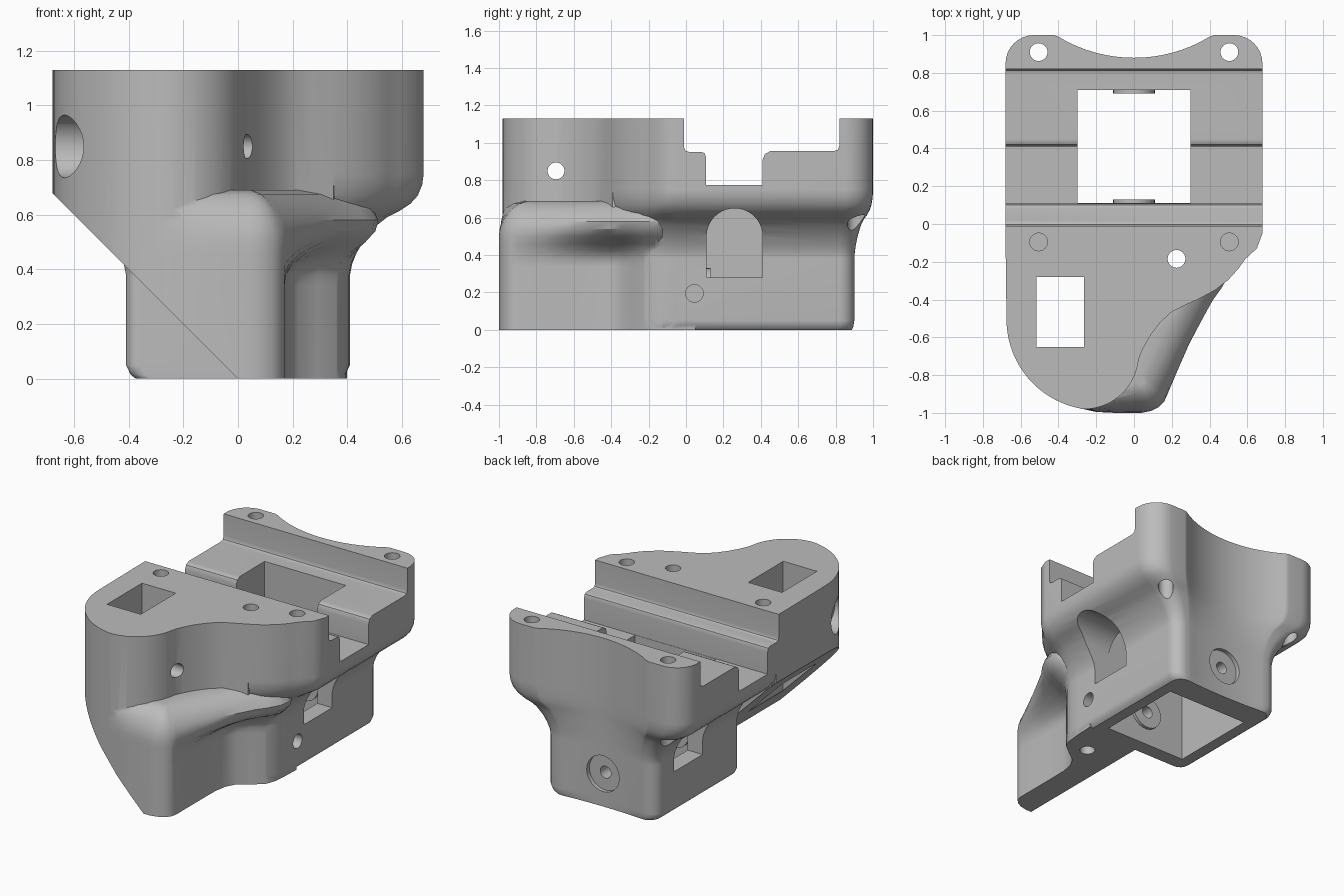
import bpy, bmesh
from math import cos, sin, sqrt, radians

if "Cube" in bpy.data.objects:
    bpy.data.objects.remove(bpy.data.objects["Cube"], do_unlink=True)

grey = bpy.data.materials.new("grey")
grey.use_nodes = True
grey.diffuse_color = (0.5, 0.5, 0.5, 1)
grey.node_tree.nodes["Principled BSDF"].inputs["Base Color"].default_value = grey.diffuse_color


def loft(name, rings):
    """Skin a stack of closed rings that share one vertex count."""
    bm = bmesh.new()
    rows = [[bm.verts.new(p) for p in ring] for ring in rings]
    n = len(rows[0])
    for a, b in zip(rows, rows[1:]):
        for i in range(n):
            j = (i + 1) % n
            bm.faces.new((a[i], a[j], b[j], b[i]))
    bm.faces.new(rows[0][::-1])
    bm.faces.new(rows[-1])
    bmesh.ops.recalc_face_normals(bm, faces=bm.faces)
    mesh = bpy.data.meshes.new(name)
    bm.to_mesh(mesh)
    bm.free()
    mesh.materials.append(grey)
    obj = bpy.data.objects.new(name, mesh)
    bpy.context.collection.objects.link(obj)
    return obj


def prism(name, pts, axis, lo, hi):
    """Extrude a 2D outline along an axis."""
    place = {"x": lambda p, h: (h, p[0], p[1]),
             "y": lambda p, h: (p[0], h, p[1]),
             "z": lambda p, h: (p[0], p[1], h)}[axis]
    return loft(name, [[place(p, h) for p in pts] for h in (lo, hi)])


def arc(cx, cy, r, a0, a1, n):
    return [(cx + r * cos(radians(a0 + (a1 - a0) * i / n)),
             cy + r * sin(radians(a0 + (a1 - a0) * i / n))) for i in range(n + 1)]


def drill(axis, u, v, r, lo, hi):
    return prism("drill", arc(u, v, r, 0, 348.75, 31), axis, lo, hi)


def rect(u0, u1, v0, v1):
    return [(u0, v0), (u1, v0), (u1, v1), (u0, v1)]


def combine(target, tool, op):
    """Apply a boolean and discard the tool."""
    mod = target.modifiers.new("boolean", "BOOLEAN")
    mod.operation, mod.object, mod.solver = op, tool, "EXACT"
    bpy.context.view_layer.objects.active = target
    bpy.ops.object.modifier_apply(modifier=mod.name)
    bpy.data.objects.remove(tool, do_unlink=True)


def mix(a, b, t):
    return (a[0] + (b[0] - a[0]) * t, a[1] + (b[1] - a[1]) * t)


# Trunk: narrow rounded foot flaring into a wide flange
def back_outline(corner_x, corner_y, r, mid_y, span):
    """Two rounded corners with a shallow hollow between them."""
    corner = arc(corner_x, corner_y, r, 0, 90, 8)
    rise = corner_y + r - mid_y
    hollow = [(span * k / 8, mid_y + rise * 6 * (1 - sqrt(1 - (k / 15) ** 2)))
              for k in range(-7, 8)]
    lip = [(span, mid_y + rise * 0.93), (span * 1.06, mid_y + rise)]
    right = corner + lip[::-1]
    return right + hollow[::-1] + [(-x, y) for x, y in reversed(right)]


foot = back_outline(0.33, 0.82, 0.08, 0.876, 0.29)
foot += arc(-0.36, 0.06, 0.05, 180, 270, 4)
foot += [(0.0, 0.01), (0.02, -0.1), (0.17, -0.2), (0.22, -0.31), (0.27, -0.285), (0.31, -0.26),
         (0.36, -0.225), (0.39, -0.18), (0.407, -0.12), (0.41, -0.05)]
flange = back_outline(0.53, 0.85, 0.15, 0.88, 0.4)
flange += arc(-0.67, 0.01, 0.01, 180, 270, 4)
flange += [(0.0, 0.0), (0.02, -0.1), (0.25, -0.3), (0.35, -0.393), (0.43, -0.35), (0.5, -0.295),
           (0.55, -0.24), (0.59, -0.185), (0.65, -0.13), (0.68, -0.05)]
flare = [(0, -0.13), (0.015, -0.06), (0.05, 0), (0.38, 0), (0.42, 0.03), (0.46, 0.09),
         (0.51, 0.2), (0.56, 0.36), (0.59, 0.5), (0.615, 0.68), (0.64, 0.82),
         (0.67, 0.92), (0.71, 0.98), (0.75, 1), (1.13, 1)]
body = loft("bracket_body", [[(*mix(a, b, t), z) for a, b in zip(foot, flange)]
                             for z, t in flare])

# Front wedge: upright fin swelling into a rounded shoulder
left_side = [(-0.67, 0.05), (-0.675, -0.25)] + arc(-0.195, -0.505, 0.48, 180, 260, 14)
nose = [(-0.2, -0.995), (-0.1, -1), (0.04, -1), (0.09, -0.99), (0.13, -0.97), (0.16, -0.94)]
fin = [(0.17, -0.9), (0.17, -0.75), (0.17, -0.6), (0.172, -0.48), (0.185, -0.4), (0.22, -0.335),
       (0.29, -0.285), (0.36, -0.23), (0.385, -0.17), (0.395, -0.08), (0.40, 0.05)]
shoulder = [(0.18, -0.9), (0.25, -0.76), (0.31, -0.64), (0.37, -0.53), (0.43, -0.42),
            (0.48, -0.35), (0.52, -0.28), (0.53, -0.22), (0.52, -0.16), (0.45, -0.06), (0.40, 0.05)]
swell = [(0, 0, 0), (0.34, 0, 0), (0.38, 0.08, 0), (0.42, 0.25, 0), (0.46, 0.52, 0),
         (0.5, 0.78, 0), (0.54, 0.93, 0.006), (0.58, 1, 0.02), (0.62, 1, 0.045),
         (0.65, 1, 0.075), (0.675, 1, 0.115), (0.69, 1, 0.17)]
rings = []
for z, t, inset in swell:
    flank = nose + [mix(a, b, t ** (1 + k / 8)) for k, (a, b) in enumerate(zip(fin, shoulder))]
    ring = [(x, y, z) for x, y in left_side]
    for k, (x, y) in enumerate(flank):
        d = inset * min(1, (k + 1) / 3)
        turn = min(1, max(0, (k - 1) / 5))
        ring.append((x - 0.8 * d * turn, y + d * (1 - 0.4 * turn), z))
    rings.append(ring)
front = loft("front_wedge", rings)

# Upper head with a rounded nose
head_outline = [(-0.68, 0.02), (-0.68, -0.1)] + arc(-0.195, -0.505, 0.48, 180, 260, 18)
head_outline += arc(-0.265, -0.69, 0.29, 272, 345, 14)
head_outline += [(0.03, -0.7), (0.05, -0.655), (0.09, -0.585), (0.14, -0.52), (0.2, -0.465),
                 (0.27, -0.43), (0.35, -0.393), (0.4, -0.1), (0.4, 0.02)]
head = prism("head", head_outline, "z", 0.54, 1.13)
combine(front, head, "UNION")
slope = prism("slope", [(0, 0), (-1, 1), (-1, -1), (0, -1)], "y", -2, 1)
combine(front, slope, "DIFFERENCE")
combine(body, front, "UNION")

# Stepped channel across the top
channel = [(-0.01, 1.3), (-0.01, 0.975), (-0.003, 0.958), (0.015, 0.952), (0.08, 0.952),
           (0.1, 0.945), (0.108, 0.92), (0.108, 0.775), (0.41, 0.775), (0.41, 0.91),
           (0.422, 0.94), (0.45, 0.955), (0.79, 0.955), (0.812, 0.963), (0.82, 0.985), (0.82, 1.3)]
combine(body, prism("channel", channel, "x", -2, 2), "DIFFERENCE")

# Square well, then bosses on its end walls
combine(body, prism("well", rect(-0.3, 0.3, 0.11, 0.71), "z", -1, 2), "DIFFERENCE")
for lo, hi in ((0.08, 0.13), (0.69, 0.74)):
    combine(body, drill("y", 0, 0.22, 0.11, lo, hi), "UNION")

# Arched side windows, offset half a well from each other
for y, lo, hi in ((0.26, 0.2, 1), (0.56, -1, -0.2)):
    arch = [(y - 0.15, 0.28), (y + 0.15, 0.28)] + arc(y, 0.5, 0.15, 0, 180, 20)
    combine(body, prism("window", arch, "x", lo, hi), "DIFFERENCE")

# Rectangular slot through the head
combine(body, prism("slot", rect(-0.515, -0.265, -0.65, -0.28), "z", -1, 2), "DIFFERENCE")

# Screw holes and counterbores: axis, centre, radius, start, end
for hole in [("z", 0.505, 0.91, 0.047, 0.3, 2), ("z", -0.505, 0.91, 0.047, 0.3, 2),
             ("z", 0.505, -0.095, 0.047, 0.8, 2), ("z", -0.505, -0.095, 0.047, 0.8, 2),
             ("z", 0.225, -0.185, 0.047, -1, 2),
             ("x", -0.695, 0.85, 0.045, -2, 2), ("x", -0.695, 0.85, 0.115, -2, -0.535),
             ("x", 0.045, 0.195, 0.047, 0.1, 2),
             ("y", 0, 0.22, 0.04, -0.1, 0.3), ("y", 0, 0.22, 0.04, 0.6, 2),
             ("y", 0, 0.22, 0.12, 0.85, 2)]:
    combine(body, drill(*hole), "DIFFERENCE")

# Smooth shading with crisp edges and flat large faces
bpy.ops.object.select_all(action="DESELECT")
body.select_set(True)
bpy.context.view_layer.objects.active = body
bpy.ops.object.shade_smooth_by_angle(angle=radians(32))
weighted = body.modifiers.new("weighted_normals", "WEIGHTED_NORMAL")
weighted.keep_sharp = True
